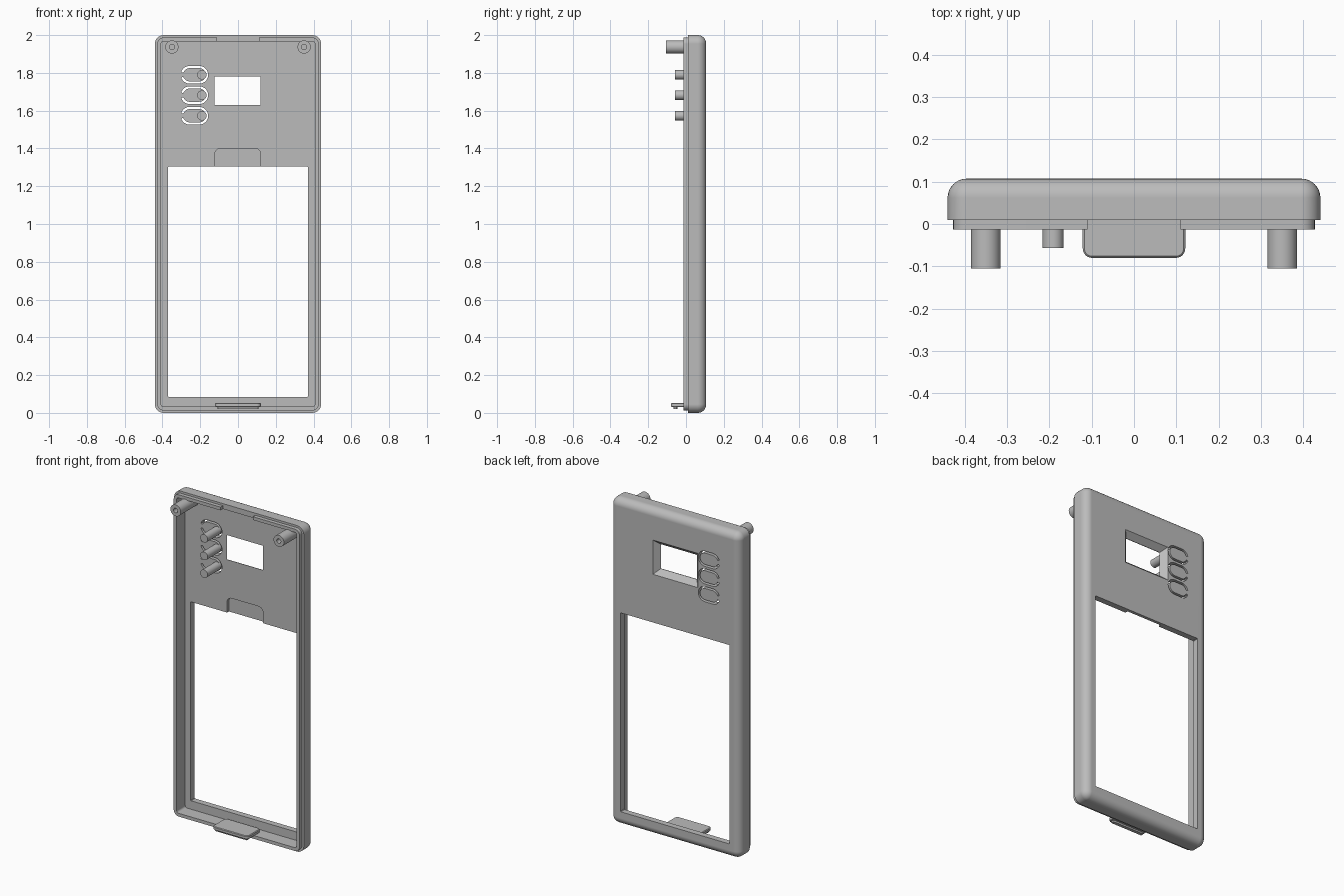
import bpy, bmesh
from math import sin, cos, pi, radians

if "Cube" in bpy.data.objects:
    bpy.data.objects.remove(bpy.data.objects["Cube"], do_unlink=True)

grey = bpy.data.materials.new("plain grey plastic")
grey.use_nodes = True
grey.diffuse_color = (0.5, 0.5, 0.5, 1)
grey.node_tree.nodes["Principled BSDF"].inputs["Base Color"].default_value = (0.5, 0.5, 0.5, 1)

FLOOR, BACK, SEAM, LIP = 0.07, 0.107, 0.01, -0.013


def arc(cx, cz, r, a0, a1, n):
    return [(cx + r * cos(radians(a0 + (a1 - a0) * i / n)),
             cz + r * sin(radians(a0 + (a1 - a0) * i / n))) for i in range(n + 1)]


def round_rect(x0, x1, z0, z1, r, n=6):
    corners = [(x1 - r, z1 - r), (x0 + r, z1 - r), (x0 + r, z0 + r), (x1 - r, z0 + r)]
    return [p for k, (cx, cz) in enumerate(corners)
            for p in arc(cx, cz, r, 90 * k, 90 * k + 90, n)]


def circle(cx, cz, r, n=32):
    return arc(cx, cz, r, 0, 360, n)[:-1]


def at_y(pts, y):
    return [(x, y, z) for x, z in pts]


def at_z(pts, z):
    return [(x, y, z) for x, y in pts]


def loft(name, loops):
    """Skin matching loops in order and cap both ends."""
    bm = bmesh.new()
    rings = [[bm.verts.new(p) for p in loop] for loop in loops]
    n = len(rings[0])
    for a, b in zip(rings, rings[1:]):
        for i in range(n):
            j = (i + 1) % n
            bm.faces.new((a[i], a[j], b[j], b[i]))
    bm.faces.new(rings[0])
    bm.faces.new(rings[-1])
    bmesh.ops.recalc_face_normals(bm, faces=bm.faces)
    mesh = bpy.data.meshes.new(name)
    bm.to_mesh(mesh)
    bm.free()
    mesh.materials.append(grey)
    obj = bpy.data.objects.new(name, mesh)
    bpy.context.collection.objects.link(obj)
    return obj


def prism(name, pts, y0, y1):
    return loft(name, [at_y(pts, y0), at_y(pts, y1)])


def smooth(obj):
    bpy.ops.object.select_all(action='DESELECT')
    obj.select_set(True)
    bpy.context.view_layer.objects.active = obj
    bpy.ops.object.shade_smooth_by_angle(angle=radians(30))


def case_loop(inset, y):
    r = max(0.046 - inset, 0.004)
    return at_y(round_rect(-0.44 + inset, 0.44 - inset, inset, 2 - inset, r), y)


# Tray-shaped case: rounded back, side wall, stepped lip, inner floor
R = 0.045
fillet = [case_loop(R * (1 - sin(t)), BACK - R * (1 - cos(t)))
          for t in [i * pi / 16 for i in range(9)]]
case = loft("case_shell", fillet + [
    case_loop(0, SEAM), case_loop(0.013, SEAM), case_loop(0.013, LIP),
    case_loop(0.033, LIP), case_loop(0.033, FLOOR)])

# Openings: large cutout, flared window, latch recess, lip gap
cutters = [prism("large_opening_cutter", round_rect(-0.37, 0.37, 0.085, 1.305, 0.003, 1), 0.03, 0.2)]


def window(flare, y):
    return at_y([(-0.125 - flare, 1.63 - flare), (0.12 + flare, 1.63 - flare),
                 (0.12 + flare, 1.78 + flare), (-0.125 - flare, 1.78 + flare)], y)


cutters.append(loft("window_cutter", [window(0, 0.03), window(0, FLOOR + 0.003),
                                      window(0.03, BACK), window(0.038, BACK + 0.01)]))
cutters.append(prism("latch_recess_cutter", round_rect(-0.123, 0.12, 1.2, 1.4, 0.03), 0.03, FLOOR + 0.018))
cutters.append(prism("lip_gap_cutter", round_rect(-0.11, 0.11, 1.94, 2.1, 0.002, 1), -0.1, SEAM))

# C-shaped slots that free each push button, hinged on the outer side
BUTTONS = (1.573, 1.682, 1.79)


def c_path(z, r):
    return (arc(-0.256, z, r, 198, 270, 8) + arc(-0.205, z, r, -90, 90, 14)
            + arc(-0.256, z, r, 90, 162, 8))


for z in BUTTONS:
    band = c_path(z, 0.047) + c_path(z, 0.035)[::-1]
    cutters.append(prism("button_slot_cutter", band, 0.03, 0.2))

for c in cutters:
    mod = case.modifiers.new("cut", 'BOOLEAN')
    mod.operation, mod.solver, mod.object = 'DIFFERENCE', 'EXACT', c
bpy.context.view_layer.update()
cut_mesh = bpy.data.meshes.new_from_object(
    case.evaluated_get(bpy.context.evaluated_depsgraph_get()))
case.modifiers.clear()
case.data = cut_mesh
for c in cutters:
    bpy.data.objects.remove(c, do_unlink=True)
smooth(case)
weighted = case.modifiers.new("even shading", 'WEIGHTED_NORMAL')
weighted.keep_sharp = True

# Button pins
for name, z in zip(("lower", "middle", "upper"), BUTTONS):
    smooth(prism(name + "_button_pin", circle(-0.191, z, 0.025), -0.057, FLOOR + 0.005))

# Hollow screw posts
for side, name in ((1, "left"), (-1, "right")):
    wide, bore = circle(side * 0.35, 1.937, 0.035), circle(side * 0.35, 1.937, 0.014)
    smooth(loft(name + "_screw_post", [at_y(wide, FLOOR + 0.005), at_y(wide, -0.105),
                                       at_y(bore, -0.105), at_y(bore, 0.03)]))

# Bottom latch tab with a snap ridge beneath
tab = round_rect(-0.121, 0.121, -0.08, 0.05, 0.022)
rim = round_rect(-0.117, 0.117, -0.076, 0.046, 0.018)
smooth(loft("latch_tab", [at_z(rim, 0.031), at_z(tab, 0.035), at_z(tab, 0.049), at_z(rim, 0.053)]))
ridge = round_rect(-0.108, 0.108, -0.066, -0.046, 0.006, 3)
smooth(loft("latch_ridge", [at_z(ridge, 0.021), at_z(ridge, 0.036)]))
